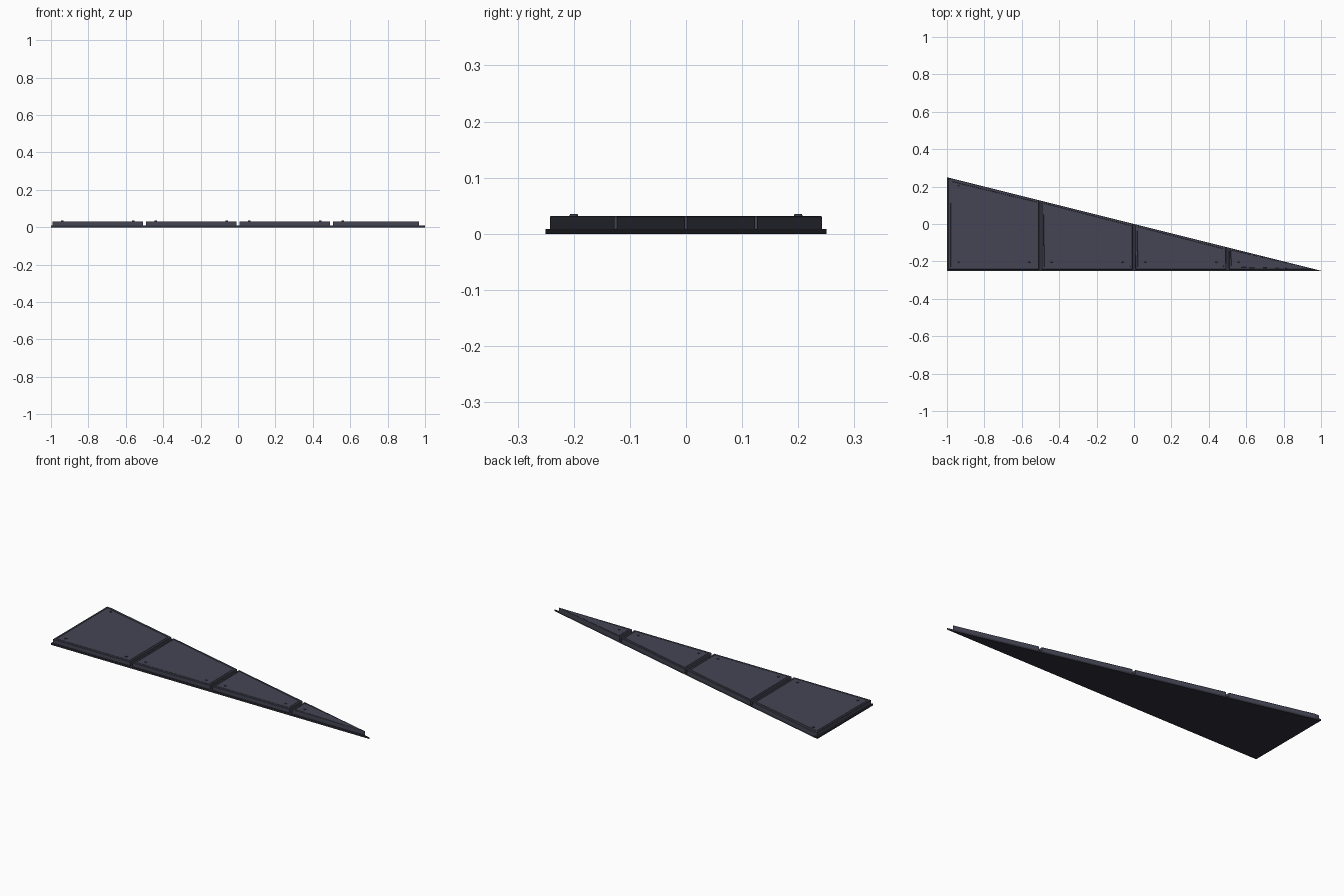
import bpy, bmesh

if "Cube" in bpy.data.objects:
    bpy.data.objects.remove(bpy.data.objects["Cube"])

def material(name, rgb):
    m = bpy.data.materials.new(name)
    m.diffuse_color = (*rgb, 1)
    m.use_nodes = True
    m.node_tree.nodes["Principled BSDF"].inputs["Base Color"].default_value = m.diffuse_color
    return m

PLATE = material("plate_grey", (0.06, 0.06, 0.09))
DARK = material("dark_base", (0.03, 0.03, 0.045))
STUD = material("stud_grey", (0.045, 0.045, 0.06))

def finish(bm, name, mat):
    bmesh.ops.recalc_face_normals(bm, faces=bm.faces[:])
    me = bpy.data.meshes.new(name)
    bm.to_mesh(me)
    bm.free()
    me.materials.append(mat)
    ob = bpy.data.objects.new(name, me)
    bpy.context.collection.objects.link(ob)
    return ob

def prism(points, z0, z1):
    """Extrude an outline; return the bmesh and its top face."""
    bm = bmesh.new()
    lo = [bm.verts.new((x, y, z0)) for x, y in points]
    hi = [bm.verts.new((x, y, z1)) for x, y in points]
    n = len(points)
    bm.faces.new(lo[::-1])
    top = bm.faces.new(hi)
    for i in range(n):
        j = (i + 1) % n
        bm.faces.new((lo[i], lo[j], hi[j], hi[i]))
    bm.normal_update()
    return bm, top

def slope(x):
    return -x / 4

GAP, Y0, YMAX, TOP = 0.008, -0.242, 0.242, 0.032

# thin triangular base
bm, _ = prism([(-1, -0.25), (1, -0.25), (-1, 0.25)], 0, 0.009)
finish(bm, "base_plate", DARK)

# four raised panels, cut off by the sloping edge
for i in range(4):
    x0, x1 = -1 + 0.5 * i + GAP, -0.5 + 0.5 * i - GAP
    if i == 3:
        pts = [(x0, Y0), (-4 * Y0, Y0), (x0, slope(x0))]
    else:
        pts = [(x0, Y0), (x1, Y0), (x1, slope(x1))]
        if slope(x0) > YMAX:
            pts += [(-4 * YMAX, YMAX), (x0, YMAX)]
        else:
            pts += [(x0, slope(x0))]
    bm, top = prism(pts, 0.009, TOP)
    # small edge chamfer, then a shallow groove around the field
    bmesh.ops.inset_region(bm, faces=[top], thickness=0.002, depth=0)
    for v in {v for f in bm.faces if f is not top and f.normal.z > 0.5
              for v in f.verts} - set(top.verts):
        v.co.z -= 0.002
    for width, drop in ((0.012, 0), (0.001, 0.002), (0.002, 0), (0.001, -0.002)):
        bmesh.ops.inset_region(bm, faces=[top], thickness=width, depth=0)
        for v in top.verts:
            v.co.z -= drop
    finish(bm, f"panel_{i + 1}", PLATE)

# studs in the panel corners
spots = [(-0.94, 0.2)] + [(x, -0.2) for x in
         (-0.94, -0.56, -0.44, -0.06, 0.06, 0.44, 0.56)]
for k, (x, y) in enumerate(spots):
    bm = bmesh.new()
    bmesh.ops.create_cone(bm, cap_ends=True, segments=12,
                          radius1=0.008, radius2=0.007, depth=0.006)
    bmesh.ops.translate(bm, verts=bm.verts[:], vec=(x, y, TOP))
    finish(bm, f"stud_{k + 1}", STUD)
